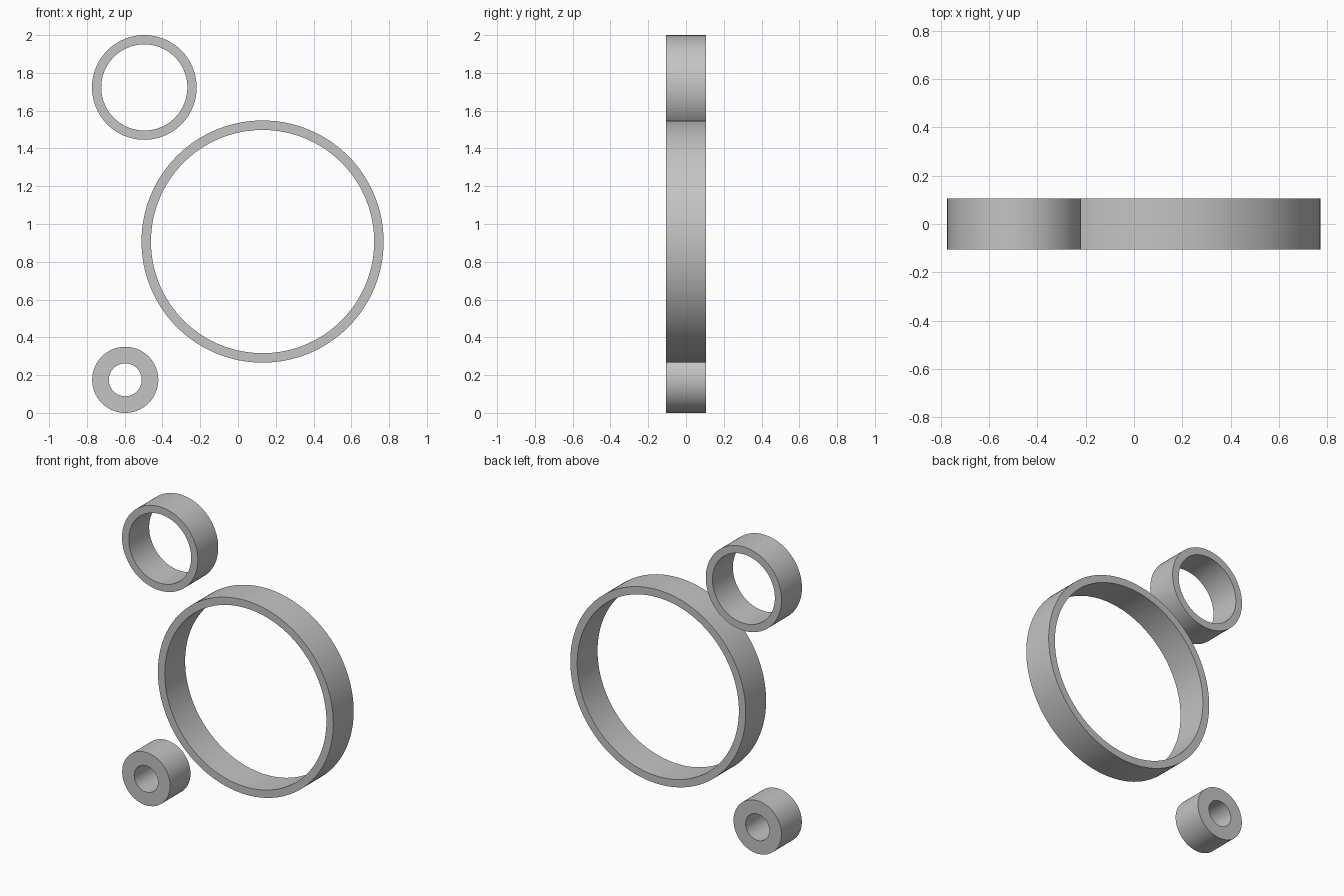
import bpy
import bmesh
import math

cube = bpy.data.objects.get("Cube")
if cube:
    bpy.data.objects.remove(cube, do_unlink=True)

DEPTH = 0.213
SEGMENTS = 128

grey = bpy.data.materials.new("plain_grey")
grey.use_nodes = True
colour = (0.55, 0.55, 0.55, 1)
grey.diffuse_color = colour
grey.node_tree.nodes["Principled BSDF"].inputs["Base Color"].default_value = colour


def ring(name, x, z, outer, inner):
    """Square-edged tube with its axis along y."""
    bm = bmesh.new()
    loops = []
    for r, y in ((outer, -1), (outer, 1), (inner, 1), (inner, -1)):
        loops.append([bm.verts.new((r * math.cos(a), y * DEPTH / 2, r * math.sin(a)))
                      for a in (math.tau * i / SEGMENTS for i in range(SEGMENTS))])
    for k, loop in enumerate(loops):
        following = loops[(k + 1) % len(loops)]
        for i in range(SEGMENTS):
            j = (i + 1) % SEGMENTS
            bm.faces.new((loop[i], loop[j], following[j], following[i]))
    bmesh.ops.recalc_face_normals(bm, faces=bm.faces)
    mesh = bpy.data.meshes.new(name)
    bm.to_mesh(mesh)
    bm.free()
    mesh.materials.append(grey)
    obj = bpy.data.objects.new(name, mesh)
    obj.location = (x, 0, z)
    bpy.context.collection.objects.link(obj)
    # Smooth walls, crisp rims
    bpy.ops.object.select_all(action="DESELECT")
    obj.select_set(True)
    bpy.context.view_layer.objects.active = obj
    bpy.ops.object.shade_smooth_by_angle(angle=math.radians(30))


ring("large_ring", 0.13, 0.907, 0.641, 0.591)
ring("medium_ring", -0.496, 1.723, 0.277, 0.228)
ring("small_thick_bushing", -0.597, 0.175, 0.175, 0.087)
